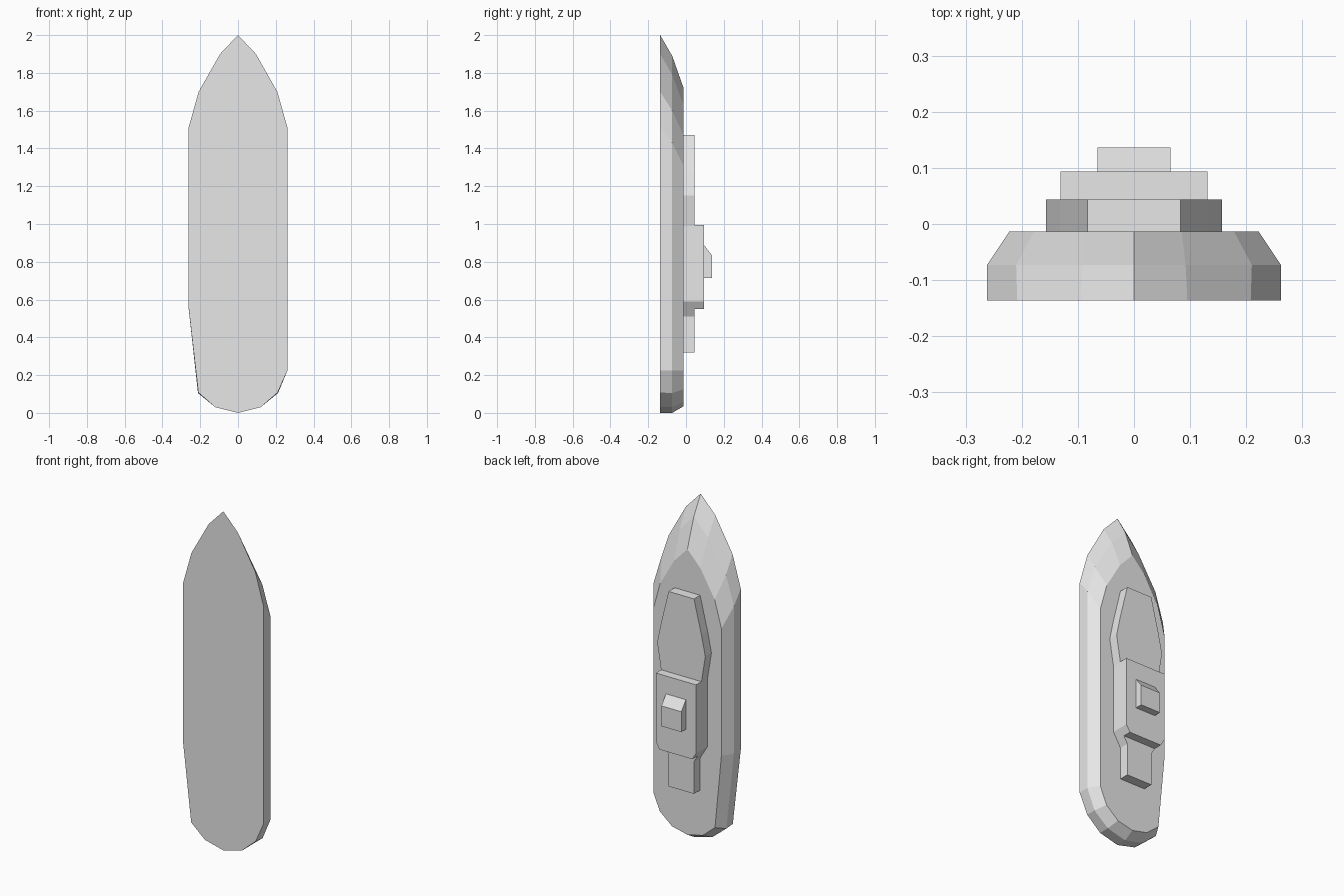
import bpy, bmesh

if "Cube" in bpy.data.objects:
    bpy.data.objects.remove(bpy.data.objects["Cube"])

grey = bpy.data.materials.new("hull grey")
grey.use_nodes = True
grey.diffuse_color = (0.8, 0.8, 0.8, 1)
grey.node_tree.nodes["Principled BSDF"].inputs["Base Color"].default_value = (0.8, 0.8, 0.8, 1)


def loft(name, rings):
    """Skin a stack of equal-length closed rings, given as (y, [(x, z), ...])."""
    bm = bmesh.new()
    loops = [[bm.verts.new((x, y, z)) for x, z in pts] for y, pts in rings]
    bm.faces.new(loops[0])
    bm.faces.new(loops[-1])
    for a, b in zip(loops, loops[1:]):
        for i in range(len(a)):
            j = (i + 1) % len(a)
            bm.faces.new((a[i], a[j], b[j], b[i]))
    bmesh.ops.recalc_face_normals(bm, faces=bm.faces)
    mesh = bpy.data.meshes.new(name)
    bm.to_mesh(mesh)
    bm.free()
    mesh.materials.append(grey)
    obj = bpy.data.objects.new(name, mesh)
    bpy.context.collection.objects.link(obj)
    return obj


def mirrored(side):
    """Close a +x half outline with its mirror image."""
    return side + [(-x, z) for x, z in reversed(side)]


def hull_ring(bow, side, stern, keel_z):
    """Bow tip to stern; the two quarters start tapering at different heights."""
    right = bow[1:] + [(side, 0.225)] + stern
    left = bow[1:] + [(side, 0.56)] + stern
    return [bow[0]] + right + [(0, keel_z)] + [(-x, z) for x, z in reversed(left)]


# Hull: flat bottom, upright lower strake, inward sloping upper strake
bottom = hull_ring([(0, 2), (0.095, 1.9), (0.208, 1.7), (0.262, 1.51)],
                   0.262, [(0.21, 0.108), (0.12, 0.03)], 0)
middle = hull_ring([(0, 1.89), (0.092, 1.79), (0.21, 1.6), (0.262, 1.43)],
                   0.262, [(0.212, 0.105), (0.12, 0.03)], 0)
deck = hull_ring([(0, 1.72), (0.085, 1.63), (0.178, 1.47), (0.222, 1.31)],
                 0.222, [(0.18, 0.125), (0.1, 0.058)], 0.035)
loft("hull", [(-0.1365, bottom), (-0.073, middle), (-0.013, deck)])

# Long lower deckhouse with a tapered front and a narrow tail
lower = mirrored([(0.083, 1.47), (0.132, 1.27), (0.157, 1.15), (0.131, 0.99),
                  (0.131, 0.59), (0.083, 0.51), (0.083, 0.32)])
loft("lower_deckhouse", [(-0.013, lower), (0.044, lower)])

# Upper deckhouse with clipped rear corners
upper = mirrored([(0.131, 0.995), (0.131, 0.59), (0.107, 0.55)])
loft("upper_deckhouse", [(0.044, upper), (0.094, upper)])

# Wheelhouse with a raked front
loft("wheelhouse", [(0.094, mirrored([(0.065, 0.89), (0.065, 0.715)])),
                    (0.1365, mirrored([(0.065, 0.835), (0.065, 0.715)]))])
